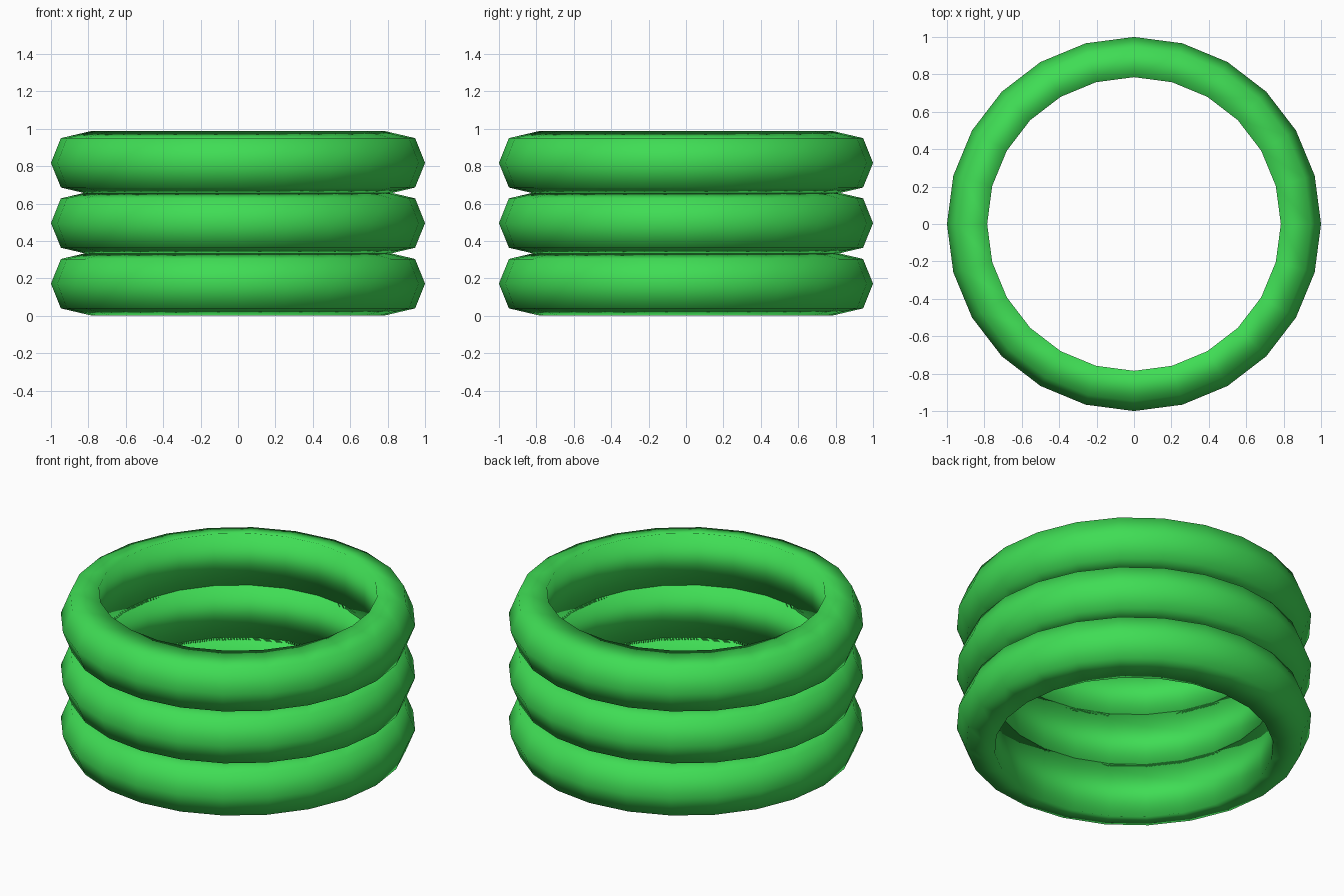
import bpy, bmesh, math

if "Cube" in bpy.data.objects:
    bpy.data.objects.remove(bpy.data.objects["Cube"])

SIDES = 24
# ring cross-section: (radius, height from ring centre)
PROFILE = [(1.0, 0.0), (0.947, 0.132), (0.785, 0.17), (0.785, -0.17), (0.947, -0.132)]

mat = bpy.data.materials.new("green")
mat.diffuse_color = (0.05, 0.72, 0.09, 1)
mat.use_nodes = True
mat.node_tree.nodes["Principled BSDF"].inputs["Base Color"].default_value = mat.diffuse_color


def ring(name, z):
    """Spin the cross-section into a closed smooth ring."""
    bm = bmesh.new()
    loops = []
    for i in range(SIDES):
        a = 2 * math.pi * i / SIDES
        loops.append([bm.verts.new((r * math.cos(a), r * math.sin(a), z + h)) for r, h in PROFILE])
    n = len(PROFILE)
    for i in range(SIDES):
        a, b = loops[i], loops[(i + 1) % SIDES]
        for j in range(n):
            k = (j + 1) % n
            bm.faces.new((a[j], b[j], b[k], a[k])).smooth = True
    bmesh.ops.recalc_face_normals(bm, faces=bm.faces)
    me = bpy.data.meshes.new(name)
    bm.to_mesh(me)
    bm.free()
    me.materials.append(mat)
    ob = bpy.data.objects.new(name, me)
    bpy.context.collection.objects.link(ob)


# three stacked rings
for name, z in (("lower_ring", 0.172), ("middle_ring", 0.496), ("upper_ring", 0.818)):
    ring(name, z)
